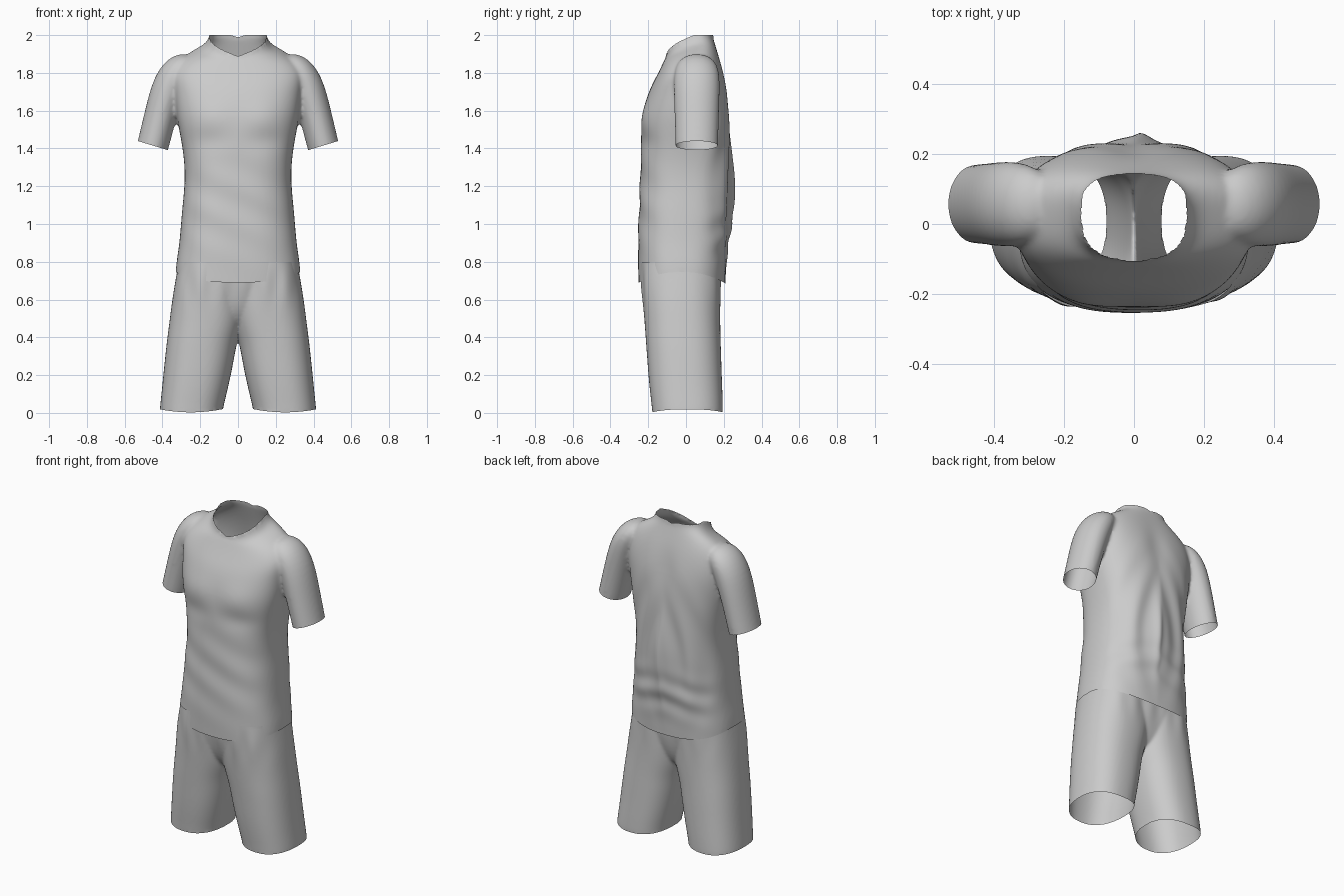
import bpy, bmesh, math
from math import sin, cos, pi, exp
from mathutils import Vector

cube = bpy.data.objects.get("Cube")
if cube:
    bpy.data.objects.remove(cube)

fabric = bpy.data.materials.new("grey_fabric")
fabric.use_nodes = True
GREY = (0.6, 0.6, 0.6, 1)
fabric.diffuse_color = GREY
fabric.node_tree.nodes["Principled BSDF"].inputs["Base Color"].default_value = GREY
SEG = 32


def spow(v, p):
    return math.copysign(abs(v) ** p, v)


def bump(v, centre, width):
    return exp(-((v - centre) / width) ** 2)


def loft(bm, rings):
    """Closed solid through a list of rings of points."""
    loops = [[bm.verts.new(p) for p in ring] for ring in rings]
    for a, b in zip(loops, loops[1:]):
        for i in range(SEG):
            j = (i + 1) % SEG
            bm.faces.new((a[i], a[j], b[j], b[i]))
    bm.faces.new(loops[0][::-1])
    bm.faces.new(loops[-1])


def body_ring(z, x0, x1, front, back, drop=0, n=2.6):
    """Horizontal rounded ring; drop lowers its front."""
    pts = []
    for i in range(SEG):
        t = 2 * pi * i / SEG
        c, s = spow(cos(t), 2 / n), spow(sin(t), 2 / n)
        pts.append(((x0 + x1) / 2 + c * (x1 - x0) / 2,
                    (front + back) / 2 + s * (back - front) / 2,
                    z - drop * (1 - s) / 2))
    return pts


def sleeve_ring(side, x, z, rx, ry, tilt):
    a = math.radians(tilt)
    return [(side * (x + rx * cos(t) * cos(a)), 0.057 + ry * sin(t), z + rx * cos(t) * sin(a))
            for t in (2 * pi * i / SEG for i in range(SEG))]


def blend(name, bm, voxel, smooth):
    """Merge overlapping solids into one soft skin, returned as a bmesh."""
    bmesh.ops.recalc_face_normals(bm, faces=bm.faces)
    mesh = bpy.data.meshes.new(name)
    bm.to_mesh(mesh)
    bm.free()
    obj = bpy.data.objects.new(name, mesh)
    bpy.context.collection.objects.link(obj)
    obj.modifiers.new("Round", 'SUBSURF').levels = 2
    rem = obj.modifiers.new("Merge", 'REMESH')
    rem.mode, rem.voxel_size = 'VOXEL', voxel
    sm = obj.modifiers.new("Soften", 'SMOOTH')
    sm.factor, sm.iterations = 0.5, smooth
    deps = bpy.context.evaluated_depsgraph_get()
    result = bpy.data.meshes.new_from_object(obj.evaluated_get(deps))
    obj.modifiers.clear()
    obj.data = result
    out = bmesh.new()
    out.from_mesh(result)
    return obj, out


def cut(bm, f, direction):
    """Open the skin where f > 0 and snap the rim onto f = 0."""
    bmesh.ops.delete(bm, geom=[v for v in bm.verts if f(v.co) > 0], context='VERTS')
    bmesh.ops.delete(bm, geom=[v for v in bm.verts if not v.link_faces], context='VERTS')
    for v in bm.verts:
        if v.is_boundary and f(v.co) > -0.04:
            v.co -= direction(v.co) * f(v.co)


def finish(obj, bm):
    bm.to_mesh(obj.data)
    bm.free()
    obj.data.materials.clear()
    obj.data.materials.append(fabric)
    for p in obj.data.polygons:
        p.use_smooth = True
        p.material_index = 0


UP = Vector((0, 0, 1))

# Shirt: torso rings (height, half width, front, back, front drop)
TORSO = [(0.60, .335, -.25, .205, 0), (0.70, .335, -.252, .21, 0), (0.80, .328, -.255, .215, 0),
         (0.90, .31, -.255, .222, 0), (1.05, .30, -.25, .235, 0), (1.20, .283, -.245, .24, 0),
         (1.32, .283, -.24, .238, 0), (1.45, .302, -.24, .235, 0), (1.57, .328, -.237, .232, 0),
         (1.70, .34, -.20, .226, 0), (1.83, .355, -.163, .195, .06), (1.905, .31, -.13, .17, .07),
         (1.96, .22, -.112, .152, .085), (2.0, .157, -.10, .14, .11), (2.09, .15, -.10, .14, .11)]
# Sleeve rings (x, height, half width, half depth, tilt)
SLEEVE = [(.466, 1.36, .083, .112, 17), (.45, 1.415, .084, .113, 17), (.405, 1.60, .086, .118, 15),
          (.36, 1.75, .092, .124, 20), (.305, 1.835, .082, .115, 40), (.24, 1.88, .04, .07, 50)]
bm = bmesh.new()
loft(bm, [body_ring(z, -w, w, f, b, d) for z, w, f, b, d in TORSO])
for side in (1, -1):
    loft(bm, [sleeve_ring(side, *r) for r in SLEEVE])
shirt, bm = blend("shirt", bm, 0.01, 8)


# Cloth folds on the chest and back
def shirt_fold(p):
    x, y, z = abs(p.x), p.y, p.z
    inside = 1 / (1 + exp((x - .28) * 60))
    if y > 0:
        spine = .018 * bump(p.x, .015, .03) * bump(z, 1.15, .2)
        hollow = -.012 * bump(x, 0, .07) * bump(z, 1.7, .15)
        drape = .007 * sin(42 * (x + .55 * (z - 1.1) ** 2)) * bump(z, 1.2, .28)
        waist = .005 * sin(40 * z + 12 * x) * bump(z, .95, .12)
        return (spine + hollow + drape + waist) * inside
    chest = -.008 * bump(x, .14, .10) * bump(z, 1.57, .08)
    under = .008 * bump(x, .16, .12) * bump(z, 1.44, .06)
    ripple = .003 * sin(30 * z + 14 * p.x) * bump(z, 1.1, .25)
    return (chest + under + ripple) * inside


for v in bm.verts:
    v.co.y += shirt_fold(v.co)


# Openings: neckline, cuffs and curved hem
def neckline(p):
    if p.z < 1.8 or abs(p.x) > .19:
        return -1
    return p.z - min(2.0, 1.89 + .35 * abs(p.x) + .4 * (p.y + .1))


CUFF = Vector((.29, 0, -.957))


def cuff(p):
    if abs(p.x) < .335 or not 1.2 < p.z < 1.55:
        return -1
    return CUFF.dot(Vector((abs(p.x) - .45, 0, p.z - 1.415)))


def hem(p):
    h = .745 - .055 * (max(0, -p.y - .05) / .2) ** 2 - .06 * (max(0, p.y) / .21) ** 2
    return h - p.z


cut(bm, neckline, lambda p: UP)
cut(bm, cuff, lambda p: Vector((math.copysign(CUFF.x, p.x), 0, CUFF.z)))
cut(bm, hem, lambda p: -UP)
finish(shirt, bm)

# Shorts: hips and two legs (height, inner x, outer x, front, back)
HIPS = [(.44, .10, -.12, .10), (.52, .24, -.19, .15), (.62, .325, -.22, .175),
        (.72, .326, -.24, .187), (.80, .315, -.24, .19), (.90, .30, -.235, .19)]
LEG = [(-.06, .09, .42, -.175, .197), (.02, .08, .415, -.18, .196), (.10, .06, .406, -.19, .194),
       (.20, .037, .396, -.20, .19), (.30, .018, .386, -.207, .187), (.38, .004, .377, -.213, .184),
       (.48, -.03, .364, -.22, .182), (.60, -.05, .349, -.23, .182), (.70, -.05, .332, -.238, .184),
       (.80, -.05, .315, -.24, .186), (.90, -.05, .30, -.235, .19)]
bm = bmesh.new()
loft(bm, [body_ring(z, -w, w, f, b) for z, w, f, b in HIPS])
for side in (1, -1):
    loft(bm, [body_ring(z, *sorted((side * a, side * b)), f, k, 0, 2.4) for z, a, b, f, k in LEG])
shorts, bm = blend("shorts", bm, 0.008, 8)

# Gathers below the waist
for v in bm.verts:
    v.co.y += .004 * sin(55 * v.co.x) * bump(v.co.z, .68, .1) * (-1 if v.co.y < 0 else .5)

cut(bm, lambda p: p.z - .80, lambda p: UP)
cut(bm, lambda p: .003 + .6 * (abs(p.x) - .25) ** 2 - p.z, lambda p: -UP)
finish(shorts, bm)
